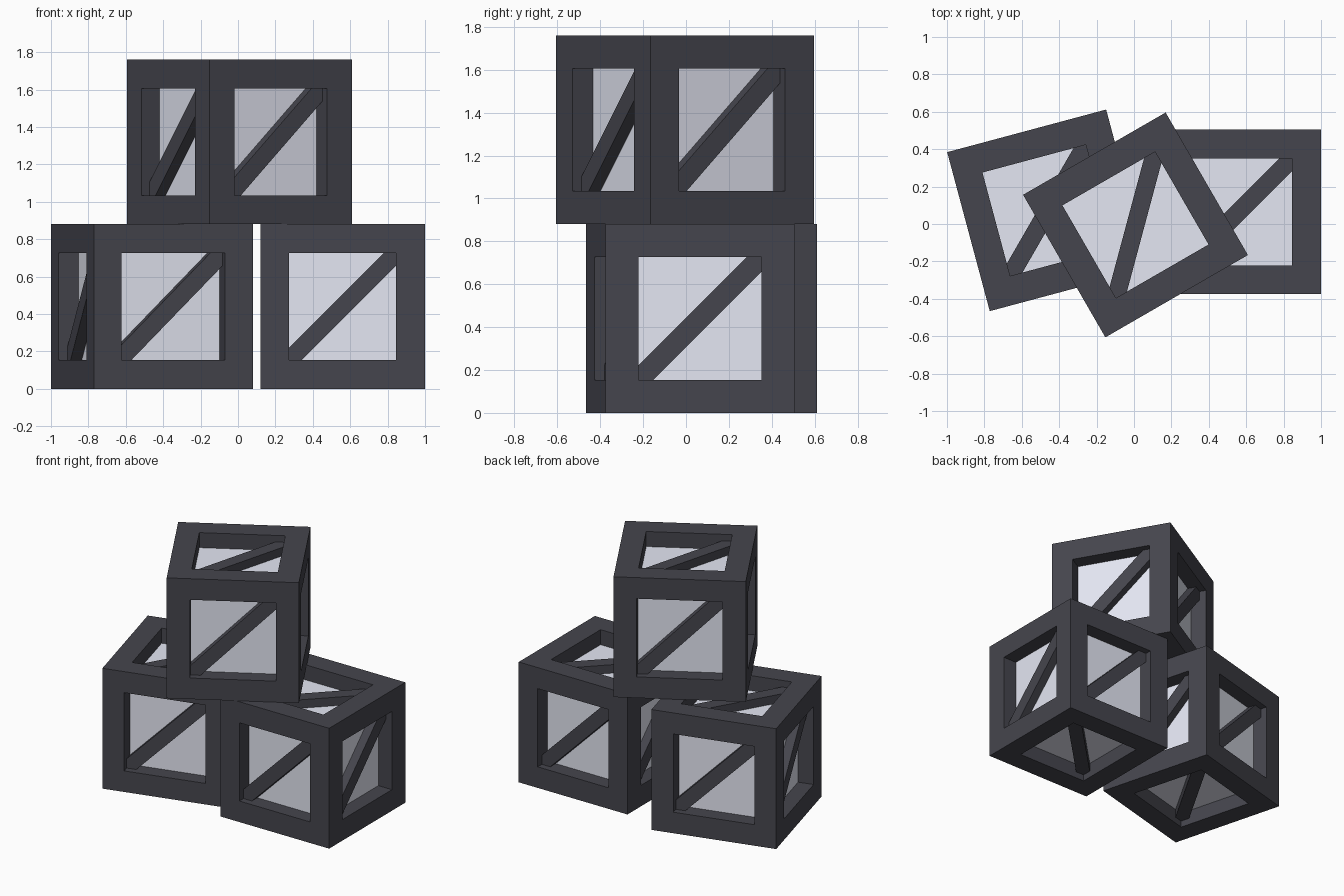
import bpy, bmesh
from math import radians
from mathutils import Matrix, Vector

if "Cube" in bpy.data.objects:
    bpy.data.objects.remove(bpy.data.objects["Cube"])

S = 0.88            # crate edge length
BORDER = 0.154      # frame width around each opening
PANEL = 0.11        # depth of the recessed panels
BRACE = 0.048       # depth of the diagonal brace's outer face
W = 0.068           # half brace width, measured along the opening edge


def material(name, color):
    m = bpy.data.materials.new(name)
    m.diffuse_color = color
    m.use_nodes = True
    m.node_tree.nodes["Principled BSDF"].inputs["Base Color"].default_value = m.diffuse_color
    return m


frame_mat = material("dark_frame", (0.06, 0.06, 0.075, 1))
panel_mat = material("light_panel", (0.78, 0.80, 0.90, 1))


def finish(bm, name, mats):
    bmesh.ops.recalc_face_normals(bm, faces=bm.faces)
    me = bpy.data.meshes.new(name)
    bm.to_mesh(me)
    bm.free()
    for m in mats:
        me.materials.append(m)
    return me


# Crate body: cube with every face inset and sunk to a light panel
def body_mesh():
    bm = bmesh.new()
    bmesh.ops.create_cube(bm, size=S)
    faces = list(bm.faces)
    bmesh.ops.inset_individual(bm, faces=faces, thickness=BORDER, use_even_offset=True)
    for f in faces:
        n = f.normal.copy()
        # walls of the recess
        rim = list(f.verts)
        floor = [bm.verts.new(v.co - n * PANEL) for v in rim]
        for i in range(4):
            j = (i + 1) % 4
            bm.faces.new((rim[i], rim[j], floor[j], floor[i]))
        bm.faces.new(floor).material_index = 1
    bmesh.ops.delete(bm, geom=faces, context='FACES_ONLY')
    return finish(bm, "crate_body", [frame_mat, panel_mat])


# Diagonal braces: one clipped bar, turned onto all six faces
def brace_mesh():
    bm = bmesh.new()
    o = S / 2 - BORDER
    outline = [(-o, -o), (-o + W, -o), (o, o - W), (o, o), (o - W, o), (-o, -o + W)]
    turns = [Matrix.Rotation(radians(90 * k), 4, 'Z') for k in range(4)]
    turns.append(Matrix.Rotation(radians(-90), 4, 'X'))
    turns.append(turns[1] @ Matrix.Rotation(radians(90), 4, 'X'))
    for t in turns:
        outer = [bm.verts.new(t @ Vector((x, -S / 2 + BRACE, z))) for x, z in outline]
        inner = [bm.verts.new(t @ Vector((x, -S / 2 + PANEL, z))) for x, z in outline]
        bm.faces.new(outer)
        bm.faces.new(inner[::-1])
        for i in range(6):
            j = (i + 1) % 6
            bm.faces.new((outer[j], outer[i], inner[i], inner[j]))
    return finish(bm, "crate_braces", [frame_mat])


body, braces = body_mesh(), brace_mesh()

# Three stacked crates: name, centre, turn about z
for name, loc, turn in [
    ("right_crate", (0.56, 0.065, S / 2), 0),
    ("left_crate", (-0.46, 0.073, S / 2), 15),
    ("top_crate", (0.008, -0.005, S * 1.5), 30),
]:
    for part, me in (("body", body), ("braces", braces)):
        ob = bpy.data.objects.new(f"{name}_{part}", me)
        ob.location = loc
        ob.rotation_euler.z = radians(turn)
        bpy.context.collection.objects.link(ob)
